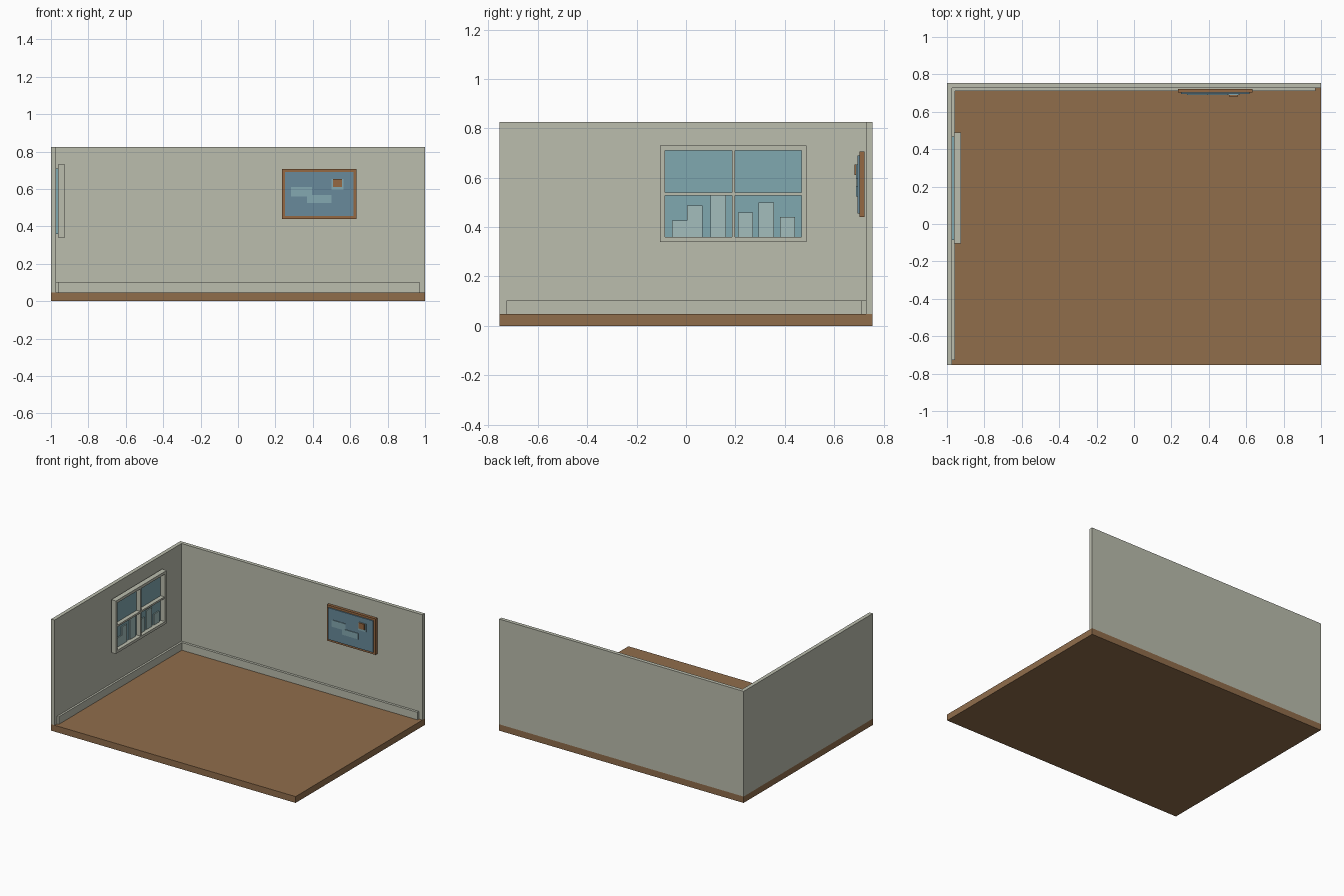
import bpy
import bmesh

cube = bpy.data.objects.get("Cube")
if cube:
    bpy.data.objects.remove(cube, do_unlink=True)


def material(name, r, g, b):
    """Flat material from display (0-255) values."""
    lin = [((c / 255 + 0.055) / 1.055) ** 2.4 for c in (r, g, b)]
    m = bpy.data.materials.new(name)
    m.use_nodes = True
    m.diffuse_color = (*lin, 1)
    m.node_tree.nodes["Principled BSDF"].inputs["Base Color"].default_value = (*lin, 1)
    return m


plaster = material("plaster", 187, 189, 174)
wood = material("floor wood", 144, 109, 75)
frame_wood = material("frame wood", 149, 104, 66)
glass = material("window glass", 128, 168, 176)
skyline = material("pale skyline", 163, 190, 188)
canvas = material("canvas blue", 104, 138, 155)
patch = material("patch blue", 132, 168, 177)


def box(name, x, y, z, mat):
    """Axis-aligned box from (low, high) pairs."""
    bm = bmesh.new()
    bmesh.ops.create_cube(bm, size=1)
    for v in bm.verts:
        v.co = [pair[0] if c < 0 else pair[1] for c, pair in zip(v.co, (x, y, z))]
    mesh = bpy.data.meshes.new(name)
    bm.to_mesh(mesh)
    bm.free()
    mesh.materials.append(mat)
    obj = bpy.data.objects.new(name, mesh)
    bpy.context.collection.objects.link(obj)
    return obj


# Room shell
FLOOR, TOP, DEPTH = 0.047, 0.825, 0.755
BACK, SIDE = 0.728, -0.972
box("floor", (-1, 1), (-DEPTH, DEPTH), (0, FLOOR), wood)
box("back_wall", (-1, 1), (BACK, DEPTH), (FLOOR, TOP), plaster)
box("right_wall", (-1, SIDE), (-DEPTH, BACK), (FLOOR, TOP), plaster)

# Skirting boards
box("back_skirting", (SIDE, 0.97), (0.71, BACK), (FLOOR, 0.103), plaster)
box("right_skirting", (SIDE, -0.957), (-0.727, 0.71), (FLOOR, 0.103), plaster)

# Window: glass, outer frame, cross bars
Y0, Y1, Z0, Z1 = -0.105, 0.488, 0.339, 0.73
BAR = 0.02
depth = (-0.963, -0.925)
box("window_glass", (SIDE, -0.96), (Y0 + BAR, Y1 - BAR), (Z0 + BAR, Z1 - BAR), glass)
for name, z in (("bottom", Z0), ("top", Z1 - BAR)):
    box("window_rail_" + name, depth, (Y0, Y1), (z, z + BAR), plaster)
for name, y in (("front", Y0), ("back", Y1 - BAR)):
    box("window_stile_" + name, depth, (y, y + BAR), (Z0 + BAR, Z1 - BAR), plaster)
box("window_mullion", (-0.963, -0.928), (0.186, 0.198), (Z0 + BAR, Z1 - BAR), plaster)
box("window_crossbar", (-0.963, -0.93), (Y0 + BAR, Y1 - BAR), (0.528, 0.541), plaster)

# Skyline blocks seen through the window
for i, (y, top) in enumerate([(-0.056, 0.427), (0.004, 0.488), (0.1, 0.53),
                              (0.21, 0.46), (0.294, 0.5), (0.38, 0.44)]):
    box(f"skyline_block_{i + 1}", (-0.96, -0.953), (y, y + 0.062), (Z0 + BAR, top), skyline)

# Framed picture: backing, canvas, layered patches
box("picture_frame", (0.235, 0.634), (0.702, 0.723), (0.44, 0.706), frame_wood)
box("picture_canvas", (0.252, 0.617), (0.694, 0.702), (0.456, 0.69), canvas)
for i, (x, z) in enumerate([((0.283, 0.395), (0.56, 0.61)),
                            ((0.37, 0.5), (0.524, 0.567)),
                            ((0.5, 0.565), (0.594, 0.653))]):
    box(f"picture_patch_{i + 1}", x, (0.69 - i * 0.0005, 0.694), z, patch)
box("picture_square", (0.508, 0.555), (0.682, 0.689), (0.61, 0.653), frame_wood)
